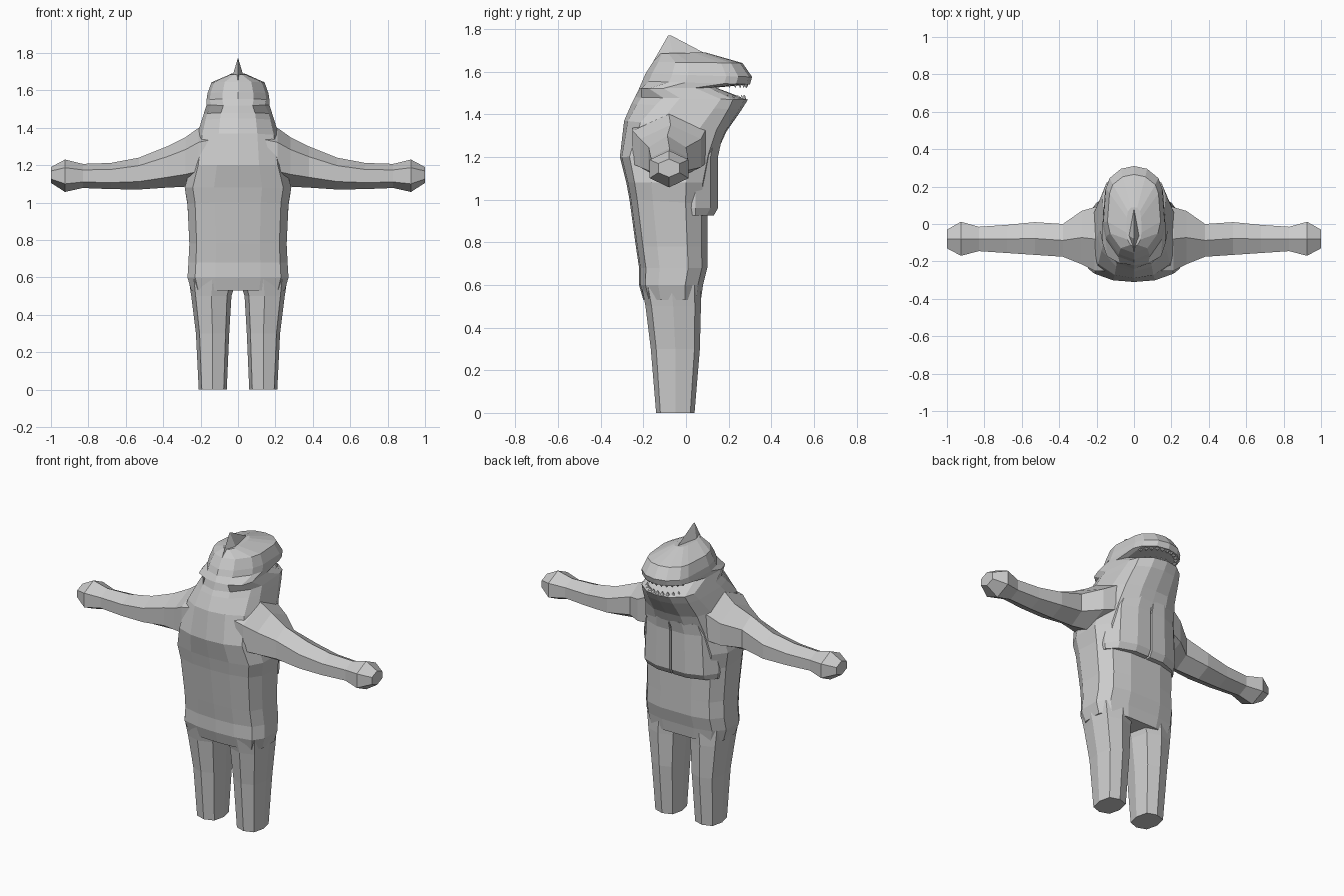
import bpy, bmesh, math

if "Cube" in bpy.data.objects:
    bpy.data.objects.remove(bpy.data.objects["Cube"])

grey = bpy.data.materials.new("plain grey")
grey.diffuse_color = (0.6, 0.6, 0.6, 1)
grey.use_nodes = True
grey.node_tree.nodes["Principled BSDF"].inputs["Base Color"].default_value = grey.diffuse_color


def finish(name, bm):
    bmesh.ops.recalc_face_normals(bm, faces=bm.faces)
    mesh = bpy.data.meshes.new(name)
    bm.to_mesh(mesh)
    bm.free()
    mesh.materials.append(grey)
    ob = bpy.data.objects.new(name, mesh)
    bpy.context.collection.objects.link(ob)
    return ob


def loft(name, rings):
    """Skin a list of equal-length point rings and cap both ends."""
    bm = bmesh.new()
    vs = [[bm.verts.new(p) for p in r] for r in rings]
    n = len(vs[0])
    for a, b in zip(vs, vs[1:]):
        for i in range(n):
            j = (i + 1) % n
            bm.faces.new((a[i], a[j], b[j], b[i]))
    bm.faces.new(vs[0])
    bm.faces.new(vs[-1])
    return finish(name, bm)


# Half cross-sections as (width fraction, back-to-front fraction)
BODY = [(0, 0), (.45, .02), (.85, .1), (1, .3), (1, .72), (.8, .92), (.4, 1), (0, 1)]
HEAD = [(0, 0), (.5, .06), (.9, .25), (1, .4), (.92, .76), (.8, .87), (.43, .97), (0, 1)]


def section(yb, zb, yf, zf, w, t):
    half = []
    for (bx, by), (hx, hy) in zip(BODY, HEAD):
        x, f = bx + (hx - bx) * t, by + (hy - by) * t
        half.append((x * w, yb + (yf - yb) * f, zb + (zf - zb) * f))
    return half + [(-x, y, z) for x, y, z in half[-2:0:-1]]


# Torso, neck, jaw, mouth notch and snout: back y, back z, front y, front z, half width, head blend
loft("body_and_head", [section(*r) for r in (
    (-.20, .53, .07, .53, .25, 0),
    (-.22, .60, .08, .60, .27, 0),
    (-.22, .68, .10, .68, .265, 0),
    (-.235, .78, .10, .78, .26, 0),
    (-.265, 1.0, .10, .98, .27, 0),
    (-.28, 1.08, .11, 1.08, .285, 0),
    (-.31, 1.2, .14, 1.21, .25, 0),
    (-.29, 1.37, .19, 1.32, .22, .4),
    (-.255, 1.45, .26, 1.42, .195, .8),
    (-.24, 1.48, .29, 1.468, .183, 1),
    (-.22, 1.52, .14, 1.525, .168, .2),
    (-.205, 1.555, .30, 1.54, .168, 1),
    (-.19, 1.59, .31, 1.575, .163, 1),
    (-.155, 1.645, .265, 1.64, .142, 1),
    (-.12, 1.685, .09, 1.69, .04, .5),
)])

# Pointed crest on top of the head
crest = [(0, .09, 1.685), (.03, -.06, 1.675), (0, -.155, 1.645), (-.03, -.06, 1.675)]
loft("head_crest", [crest, [(x * .05, -.08 + (y + .08) * .05, 1.77) for x, y, z in crest]])

# Teeth follow the rims of both jaws
bm = bmesh.new()
for zbase, tip, reach in ((1.466, 1.492, .275), (1.546, 1.522, .285)):
    for k in range(-5, 6):
        a = math.radians(k * 13)
        x = .135 * math.sin(a)
        y = reach - .14 * (1 - math.cos(a))
        base = [bm.verts.new((x + dx, y + dy, zbase)) for dx, dy in
                ((-.014, -.01), (.014, -.01), (.014, .01), (-.014, .01))]
        top = bm.verts.new((x, y, tip))
        for i in range(4):
            bm.faces.new((base[i], base[(i + 1) % 4], top))
        bm.faces.new(base)
finish("teeth", bm)

# Arm stations: x, back y, front y, bottom z, top z
ARM = ((.14, -.25, .10, 1.12, 1.41), (.21, -.25, .09, 1.09, 1.40), (.28, -.215, .07, 1.085, 1.35),
       (.38, -.175, .0, 1.08, 1.30), (.53, -.165, .01, 1.07, 1.24), (.68, -.155, -.005, 1.072, 1.212),
       (.83, -.145, -.015, 1.078, 1.207), (.925, -.17, .012, 1.057, 1.23), (1.0, -.13, -.03, 1.105, 1.19))
# Leg stations: z, inner x, outer x, back y, front y
LEG = ((0, .06, .21, -.14, .04), (.3, .047, .225, -.165, .065),
       (.5, .035, .25, -.19, .07), (.6, .005, .265, -.21, .07))

for side, s in (("left", -1), ("right", 1)):
    # Six-sided arm swelling into a blunt fist
    rings = []
    for x, y0, y1, z0, z1 in ARM:
        ring = []
        for k in range(6):
            a = math.radians(90 + 60 * k)
            ring.append((s * x, (y0 + y1) / 2 + (y1 - y0) / 2 * math.cos(a) / .866,
                         (z0 + z1) / 2 + (z1 - z0) / 2 * math.sin(a)))
        rings.append(ring)
    loft(side + "_arm", rings)

    # Eight-sided tapering leg
    rings = []
    for z, x0, x1, y0, y1 in LEG:
        ring = []
        for u, v in ((1, 0), (.78, .78), (0, 1), (-.78, .78), (-1, 0), (-.78, -.78), (0, -1), (.78, -.78)):
            ring.append((s * ((x0 + x1) / 2 + u * (x1 - x0) / 2), (y0 + y1) / 2 + v * (y1 - y0) / 2, z))
        rings.append(ring)
    loft(side + "_leg", rings)

    # Open jacket front: one panel per side with a narrow slit between them
    rings = []
    for z, w, y in ((.925, .245, .13), (.96, .25, .15), (1.2, .235, .15), (1.27, .21, .165)):
        rings.append([(s * .006, .04, z), (s * w, .0, z), (s * w, .045, z),
                      (s * w * .8, y - .035, z), (s * w * .4, y, z), (s * .006, y, z)])
    loft(side + "_jacket_panel", rings)
